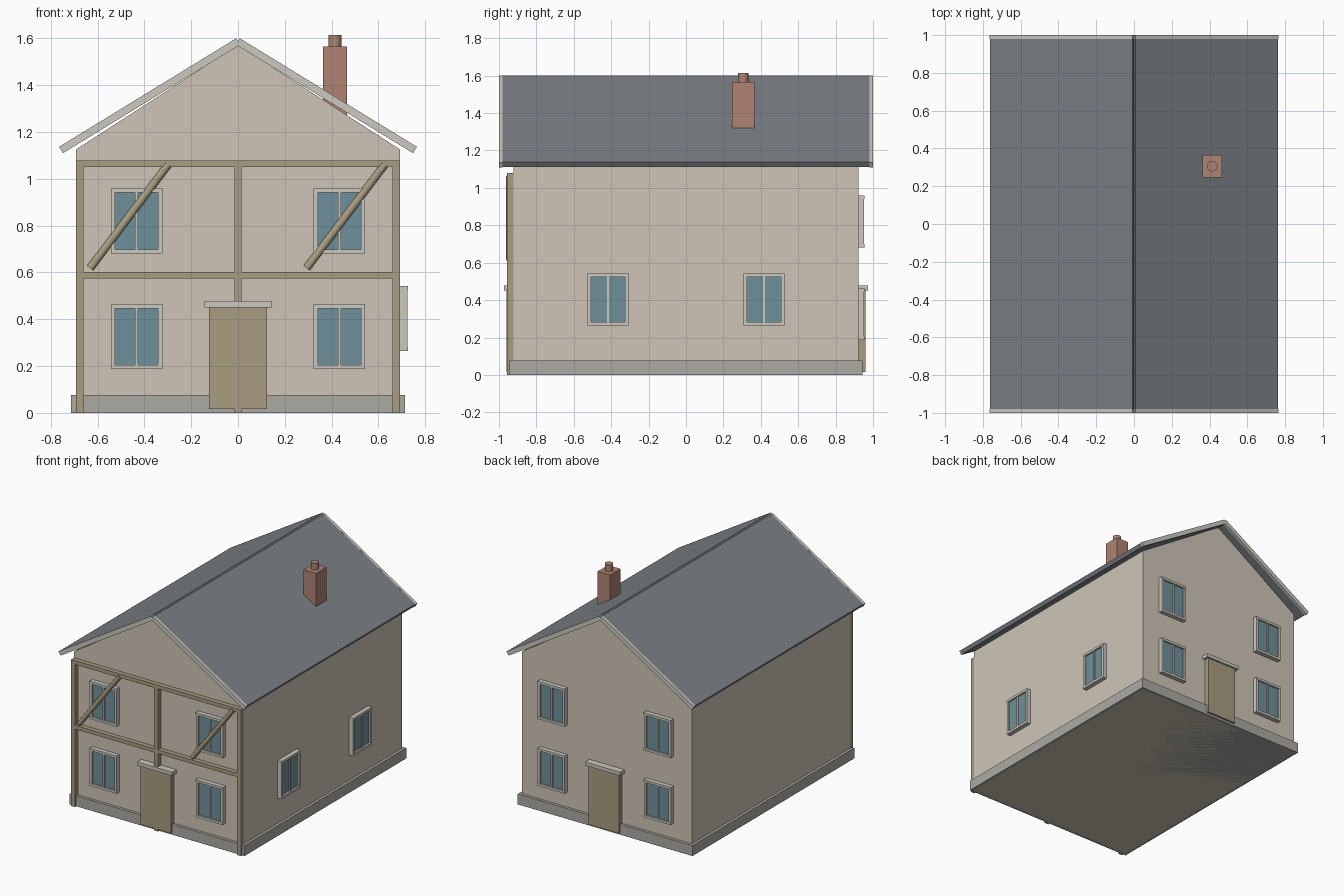
import bpy, bmesh
from math import pi, sin, cos, radians
from mathutils import Matrix, Vector

if "Cube" in bpy.data.objects:
    bpy.data.objects.remove(bpy.data.objects["Cube"])


def material(name, rgb):
    m = bpy.data.materials.new(name)
    m.diffuse_color = (*rgb, 1)
    m.use_nodes = True
    m.node_tree.nodes["Principled BSDF"].inputs["Base Color"].default_value = m.diffuse_color
    return m


PLASTER = material("plaster", (0.62, 0.56, 0.47))
STONE = material("stone", (0.41, 0.40, 0.37))
TIMBER = material("timber", (0.40, 0.34, 0.22))
TRIM = material("trim", (0.60, 0.58, 0.52))
GLASS = material("glass", (0.16, 0.28, 0.33))
SLATE = material("slate", (0.20, 0.215, 0.24))
BRICK = material("brick", (0.43, 0.23, 0.17))


def finish(name, bm, mat, matrix=Matrix()):
    bmesh.ops.transform(bm, matrix=matrix, verts=bm.verts)
    bmesh.ops.recalc_face_normals(bm, faces=bm.faces)
    me = bpy.data.meshes.new(name)
    bm.to_mesh(me)
    bm.free()
    me.materials.append(mat)
    ob = bpy.data.objects.new(name, me)
    bpy.context.collection.objects.link(ob)
    return ob


def boxes(name, mat, spans, matrix=Matrix()):
    """One object from boxes given as (x0, x1, y0, y1, z0, z1)."""
    bm = bmesh.new()
    for x0, x1, y0, y1, z0, z1 in spans:
        m = Matrix.Translation(((x0 + x1) / 2, (y0 + y1) / 2, (z0 + z1) / 2))
        m = m @ Matrix.Diagonal((x1 - x0, y1 - y0, z1 - z0, 1))
        bmesh.ops.create_cube(bm, size=1, matrix=m)
    return finish(name, bm, mat, matrix)


def rod(name, mat, a, b, r, sides):
    a, b = Vector(a), Vector(b)
    bm = bmesh.new()
    bmesh.ops.create_cone(bm, cap_ends=True, segments=sides, radius1=r, radius2=r, depth=(b - a).length)
    m = Matrix.Translation((a + b) / 2) @ (b - a).to_track_quat('Z', 'Y').to_matrix().to_4x4()
    ob = finish(name, bm, mat, m)
    for p in ob.data.polygons:
        p.use_smooth = len(p.vertices) == 4
    return ob


# Walls with gables, and the plinth
W, D = 0.693, 0.922
bm = bmesh.new()
profile = [(-W, 0), (W, 0), (W, 1.125), (0, 1.572), (-W, 1.125)]
face = bm.faces.new([bm.verts.new((x, -D, z)) for x, z in profile])
ext = bmesh.ops.extrude_face_region(bm, geom=[face])
bmesh.ops.translate(bm, vec=(0, 2 * D, 0), verts=[v for v in ext['geom'] if isinstance(v, bmesh.types.BMVert)])
finish("walls", bm, PLASTER)
boxes("plinth", STONE, [(-0.713, 0.713, -0.943, 0.943, 0, 0.077)])

# Roof slopes and barge boards, hinged at the ridge
for side, turn in (("right", 0), ("left", pi)):
    m = Matrix.Translation((0, 0, 1.587)) @ Matrix.Rotation(turn, 4, 'Z') @ Matrix.Rotation(radians(31.5), 4, 'Y')
    boxes("roof_" + side, SLATE, [(0, 0.884, -0.98, 0.98, -0.015, 0.015)], m)
    boxes("barge_boards_" + side, TRIM,
          [(0, 0.887, s * 0.99 - 0.01, s * 0.99 + 0.01, -0.0165, 0.0155) for s in (-1, 1)], m)

# Chimney and pot
boxes("chimney", BRICK, [(0.363, 0.465, 0.246, 0.366, 1.2, 1.565)])
rod("chimney_pot", BRICK, (0.414, 0.306, 1.56), (0.414, 0.306, 1.615), 0.028, 16)

# Timber frame on the front
F = -0.957
boxes("timber_posts", TIMBER, [(x - 0.016, x + 0.016, F, -D, 0, 1.079) for x in (-0.677, 0, 0.677)])
boxes("timber_beams", TIMBER, [(-W, W, F + 0.001, -D, z, z + 0.028) for z in (0.574, 1.051)])
for side, x in (("left", -0.632), ("right", 0.293)):
    rod("brace_" + side, TIMBER, (x, -0.946, 0.618), (x + 0.333, -0.946, 1.06), 0.017, 10)


def window(name, x, z, depth, turn):
    """Window on a wall at the given distance from centre, facing -y before turning."""
    m = Matrix.Rotation(turn, 4, 'Z') @ Matrix.Translation((x, -depth, z))
    w, h, b = 0.110, 0.139, 0.018
    boxes(name + "_frame", TRIM, [
        (-w, -w + b, -0.031, 0.01, -h, h), (w - b, w, -0.031, 0.01, -h, h),
        (-w, w, -0.033, 0.01, h - b, h), (-w, w, -0.033, 0.01, -h, -h + b),
        (-0.006, 0.006, -0.028, 0.01, -h, h)], m)
    boxes(name + "_glass", GLASS, [(-w + b, w - b, -0.02, 0.01, -h + b, h - b)], m)


# Doors and windows, front and back
for wall, turn in (("front", 0), ("back", pi)):
    m = Matrix.Rotation(turn, 4, 'Z')
    boxes(wall + "_door", TIMBER, [(-0.123, 0.123, -0.9585, -0.91, 0.016, 0.451)], m)
    boxes(wall + "_door_lintel", TRIM, [(-0.143, 0.143, -0.972, -0.91, 0.451, 0.477)], m)
    for i, (x, z) in enumerate([(x, z) for x in (-0.433, 0.433) for z in (0.326, 0.82)]):
        window(f"{wall}_window_{i + 1}", x, z, D, turn)

# Windows on the right side only
for i, y in enumerate((-0.417, 0.417)):
    window(f"side_window_{i + 1}", y, 0.403, W, pi / 2)
